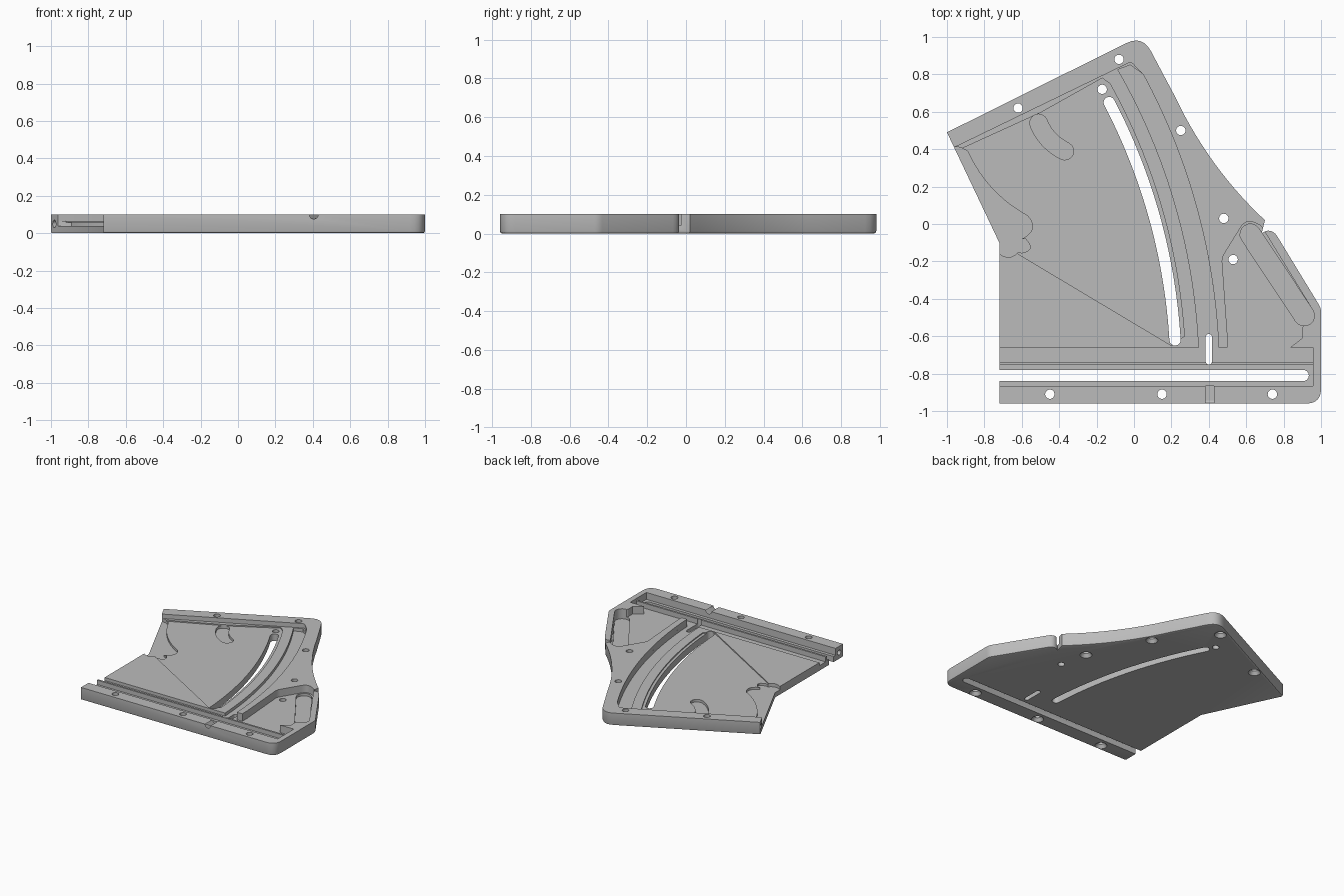
import bpy, bmesh, math
from mathutils import Vector

cube = bpy.data.objects.get("Cube")
if cube:
    bpy.data.objects.remove(cube)

grey = bpy.data.materials.new("plain grey")
grey.use_nodes = True
grey.diffuse_color = (0.5, 0.5, 0.5, 1)
grey.node_tree.nodes["Principled BSDF"].inputs["Base Color"].default_value = (0.5, 0.5, 0.5, 1)

PIVOT = Vector((-2.934, -0.81))   # shared centre of all the curved tracks
TOP = 0.1
SLOT_Y = -0.81


def track(radius, y0, y1, n=32):
    """Points on a circle round the pivot, from height y0 to y1."""
    a0, a1 = (math.asin((y - PIVOT.y) / radius) for y in (y0, y1))
    angles = [a0 + (a1 - a0) * i / n for i in range(n + 1)]
    return [(PIVOT.x + radius * math.cos(a), PIVOT.y + radius * math.sin(a)) for a in angles]


def bezier(a, b, c, n=14):
    a, b, c = Vector(a), Vector(b), Vector(c)
    ts = [i / n for i in range(n + 1)]
    return [tuple(a * (1 - t) ** 2 + b * 2 * t * (1 - t) + c * t * t) for t in ts]


def rounded(points, n=6):
    """Round each corner given as (x, y, radius)."""
    out = []
    for i, p in enumerate(points):
        here = Vector(p[:2])
        if len(p) < 3:
            out.append(tuple(here))
            continue
        before = (Vector(points[i - 1][:2]) - here).normalized()
        after = (Vector(points[(i + 1) % len(points)][:2]) - here).normalized()
        d = p[2] / math.tan(before.angle(after) / 2)
        out += bezier(here + before * d, here, here + after * d, n)
    return out


def ribbon(path, width, n=8):
    """Round-ended slot outline following a path."""
    pts = [Vector(p) for p in path]
    r = width / 2
    left, right = [], []
    for i, p in enumerate(pts):
        d = (pts[min(i + 1, len(pts) - 1)] - pts[max(i - 1, 0)]).normalized()
        side = Vector((-d.y, d.x)) * r
        left.append(p + side)
        right.append(p - side)

    def cap(c, start):
        v = start - c
        turn = [-math.pi * k / n for k in range(1, n)]
        return [c + Vector((v.x * math.cos(a) - v.y * math.sin(a),
                            v.x * math.sin(a) + v.y * math.cos(a))) for a in turn]
    return left + cap(pts[-1], left[-1]) + right[::-1] + cap(pts[0], right[0])


def box(x0, x1, y0, y1):
    return [(x0, y0), (x1, y0), (x1, y1), (x0, y1)]


def prism(name, outline, z0, z1, soft_base=0):
    bm = bmesh.new()
    face = bm.faces.new([bm.verts.new((p[0], p[1], z0)) for p in outline])
    grown = bmesh.ops.extrude_face_region(bm, geom=[face])["geom"]
    for v in grown:
        if isinstance(v, bmesh.types.BMVert):
            v.co.z = z1
    bmesh.ops.recalc_face_normals(bm, faces=bm.faces)
    if soft_base:
        # the cut ends on the -x side stay sharp
        edges = [e for e in bm.edges if all(abs(v.co.z - z0) < 1e-6 for v in e.verts)
                 and not any(f.normal.x < -0.8 for f in e.link_faces)]
        bmesh.ops.bevel(bm, geom=edges, offset=soft_base, segments=2, profile=0.5, affect='EDGES')
    return finish(name, bm)


def finish(name, bm):
    mesh = bpy.data.meshes.new(name)
    bm.to_mesh(mesh)
    bm.free()
    mesh.materials.append(grey)
    obj = bpy.data.objects.new(name, mesh)
    bpy.context.collection.objects.link(obj)
    return obj


def cone(name, start, end, r0, r1):
    bm = bmesh.new()
    start, end = Vector(start), Vector(end)
    bmesh.ops.create_cone(bm, cap_ends=True, segments=24, radius1=r0, radius2=r1,
                          depth=(end - start).length)
    obj = finish(name, bm)
    turn = (end - start).to_track_quat('Z', 'Y').to_matrix().to_4x4()
    turn.translation = (start + end) / 2
    obj.data.transform(turn)
    return obj


# Plate with a swept concave flank
outline = rounded([(-0.72, -0.96), (1.0, -0.96, 0.08), (1.0, -0.45, 0.08), (0.735, -0.015, 0.06)])
outline += bezier((0.70, 0.02), (0.40, 0.30), (0.22, 0.68))
outline += rounded([(0.22, 0.68), (0.045, 1.01, 0.1), (-1.0, 0.49), (-0.72, -0.10)])[1:]
plate = prism("track_plate", outline, 0, TOP, 0.012)

cutters = []


def pocket(shape, floor):
    cutters.append(prism("pocket_cutter", shape, floor, 0.2 + 0.003 * len(cutters)))


# Broad panel floor
pocket([(-1.3, -0.735), (0.45, -0.735)] + track(3.39, -0.66, 0.80)
       + rounded([(0.03, 0.80), (-0.01, 0.87, 0.03), (-1.3, 0.245)])[1:], 0.065)
# Sector recess inside the panel
pocket([(-0.62, -0.16), (0.2, -0.65)] + track(3.21, -0.6, 0.75)
       + [(-0.17, 0.78), (-0.5, 0.595), (-0.95, 0.39), (-0.80, 0.07)], 0.056)
# Curved trough, straight trough and rail top
pocket(track(3.284, -0.70, 0.825) + [(-0.02, 0.85)] + track(3.39, -0.70, 0.80)[::-1], 0.04)
pocket(box(-1.2, 0.957, -0.74, -0.66), 0.04)
pocket(box(-1.2, 0.957, -0.77, -0.73), 0.08)
# Sliding channel
pocket(box(-1.2, 0.957, SLOT_Y - 0.055, SLOT_Y + 0.055), 0.045)
# Corner pocket and its deeper slanted bay
pocket(rounded([(0.50, -0.70), (0.50, -0.60), (0.47, -0.18, 0.08), (0.60, 0.03, 0.06),
                (0.68, -0.01, 0.04), (0.98, -0.50, 0.06), (0.90, -0.55, 0.02),
                (0.90, -0.61), (0.835, -0.66), (0.835, -0.70)]), 0.04)
pocket(ribbon([(0.622, -0.055), (0.91, -0.49)], 0.11), 0.02)
# Finger cutout on the open side and bean-shaped pocket
pocket([(-1.1, 0.42), (-0.93, 0.41)] + bezier((-0.89, 0.39), (-0.79, 0.17), (-0.58, 0.05))
       + bezier((-0.57, 0.045), (-0.50, -0.03), (-0.60, -0.08), 6)
       + bezier((-0.58, -0.08), (-0.52, -0.14), (-0.60, -0.155), 6)
       + bezier((-0.62, -0.15), (-0.66, -0.20), (-0.72, -0.16), 6) + [(-1.1, -0.16)], 0.038)
pocket(ribbon(bezier((-0.51, 0.54), (-0.47, 0.44), (-0.37, 0.39)), 0.095), 0.035)

# Slots right through the plate
through = [ribbon(track(3.159, -0.62, 0.65), 0.06),
           ribbon([(-1.2, SLOT_Y), (0.905, SLOT_Y)], 0.06),
           ribbon([(0.40, -0.735), (0.40, -0.605)], 0.034)]
for shape in through:
    pocket(shape, -0.1)

# Screw holes, countersunk below, and two plain pin holes
screws = [(-0.62, 0.62), (-0.08, 0.88), (0.25, 0.50), (0.48, 0.03),
          (0.74, -0.91), (0.15, -0.91), (-0.45, -0.91)]
pins = [(-0.17, 0.72), (0.53, -0.19)]
for x, y in screws + pins:
    cutters.append(cone("hole_cutter", (x, y, -0.2), (x, y, 0.3), 0.025, 0.025))
for x, y in screws:
    cutters.append(cone("sink_cutter", (x, y, -0.01), (x, y, 0.03), 0.052, 0.022))

# Rounded notch across the front bar and end holes in both bars
cutters.append(cone("notch_cutter", (0.405, -1.1, TOP), (0.405, -0.85, TOP), 0.024, 0.024))
cutters.append(cone("end_cutter", (-0.85, -0.912, 0.05), (-0.60, -0.912, 0.05), 0.02, 0.02))
cutters.append(cone("end_cutter", (-1.07, 0.41, 0.05), (-0.87, 0.507, 0.05), 0.02, 0.02))

for cutter in cutters:
    mod = plate.modifiers.new("cut", 'BOOLEAN')
    mod.operation = 'DIFFERENCE'
    mod.solver = 'EXACT'
    mod.object = cutter
    cutter.hide_render = True

# Keep the finished plate and drop the cutters
bpy.context.view_layer.update()
solid = bpy.data.meshes.new_from_object(plate.evaluated_get(bpy.context.evaluated_depsgraph_get()))
plate.modifiers.clear()
plate.data = solid
solid.materials.clear()
solid.materials.append(grey)
for cutter in cutters:
    bpy.data.objects.remove(cutter)

bpy.ops.object.select_all(action='DESELECT')
plate.select_set(True)
bpy.context.view_layer.objects.active = plate
bpy.ops.object.shade_smooth_by_angle(angle=math.radians(30))
